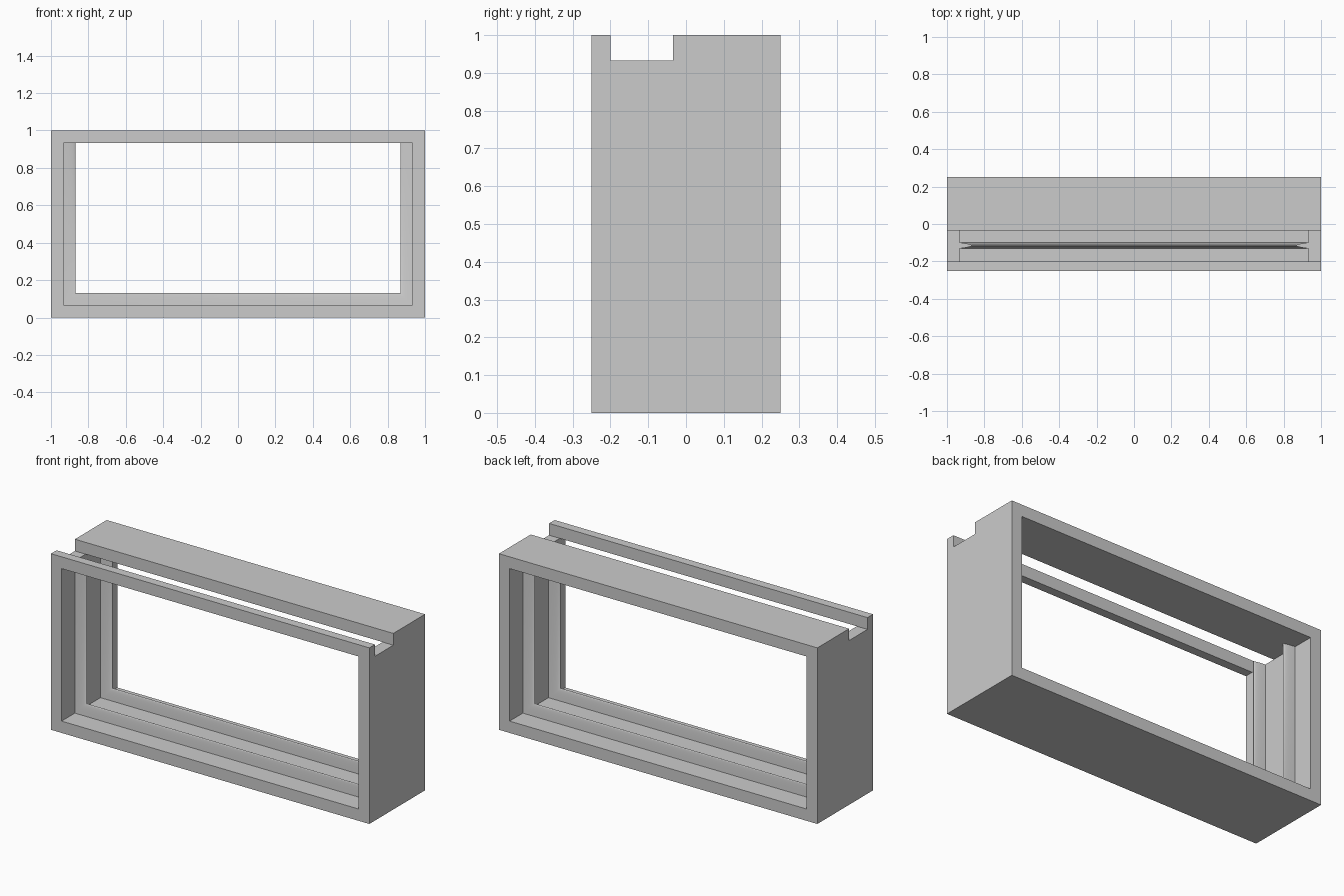
import bpy, bmesh, math
from mathutils import Vector

cube = bpy.data.objects.get("Cube")
if cube:
    bpy.data.objects.remove(cube, do_unlink=True)

# Single grey finish
grey = bpy.data.materials.new("plain_grey")
grey.use_nodes = True
colour = (0.6, 0.6, 0.6, 1)
grey.diffuse_color = colour
grey.node_tree.nodes["Principled BSDF"].inputs["Base Color"].default_value = colour

WALL = 0.067           # frame thickness
LOW, HIGH = WALL, 1 - WALL
INNER = 1 - WALL       # half width of the opening


def finish(name, bm):
    bmesh.ops.recalc_face_normals(bm, faces=bm.faces)
    mesh = bpy.data.meshes.new(name)
    bm.to_mesh(mesh)
    bm.free()
    mesh.materials.append(grey)
    obj = bpy.data.objects.new(name, mesh)
    bpy.context.collection.objects.link(obj)
    return obj


# Box frame: a coarse grid of cells with the opening and the top slot left empty
cuts = [(-1, -INNER, INNER, 1), (-0.25, -0.2, -0.035, 0.25), (0, LOW, HIGH, 1)]


def solid(cell):
    i, j, k = cell
    if min(cell) < 0 or max(cell) > 2:
        return False
    opening = i == 1 and k == 1
    slot = j == 1 and k == 2
    return not (opening or slot)


bm = bmesh.new()
for cell in [(i, j, k) for i in range(3) for j in range(3) for k in range(3)]:
    if not solid(cell):
        continue
    for axis in range(3):
        for side in (0, 1):
            near = list(cell)
            near[axis] += 2 * side - 1
            if solid(near):
                continue
            u, v = [a for a in range(3) if a != axis]
            corners = []
            for du, dv in ((0, 0), (1, 0), (1, 1), (0, 1)):
                idx = list(cell)
                idx[axis] += side
                idx[u] += du
                idx[v] += dv
                corners.append(bm.verts.new([cuts[a][idx[a]] for a in range(3)]))
            bm.faces.new(corners)
bmesh.ops.remove_doubles(bm, verts=bm.verts, dist=0.0001)
bmesh.ops.recalc_face_normals(bm, faces=bm.faces)
bmesh.ops.dissolve_limit(bm, angle_limit=0.01, verts=bm.verts, edges=bm.edges)
finish("box_frame", bm)


# Tapered guide ridge running down one side, along the floor and up the other
def guide_ridge(name, centre):
    half, height, steps = 0.016, 0.065, 8
    profile = []
    for n in range(-steps, steps + 1):
        t = n / steps
        profile.append((half * t, height * (1 - t * t)))
    bm = bmesh.new()
    rings = []
    for sx, at_top in ((-1, True), (-1, False), (1, False), (1, True)):
        rings.append([bm.verts.new((sx * (INNER - h), centre + y,
                                    HIGH if at_top else LOW + h))
                      for y, h in profile])
    for a, b in zip(rings, rings[1:]):
        for n in range(len(profile) - 1):
            bm.faces.new((a[n], a[n + 1], b[n + 1], b[n]))
        bm.faces.new((a[-1], a[0], b[0], b[-1]))
    bm.faces.new(rings[0])
    bm.faces.new(rings[-1])
    obj = finish(name, bm)
    bpy.ops.object.select_all(action='DESELECT')
    obj.select_set(True)
    bpy.context.view_layer.objects.active = obj
    bpy.ops.object.shade_smooth_by_angle(angle=math.radians(40))


guide_ridge("front_guide_ridge", -0.115)
guide_ridge("back_guide_ridge", 0.115)
